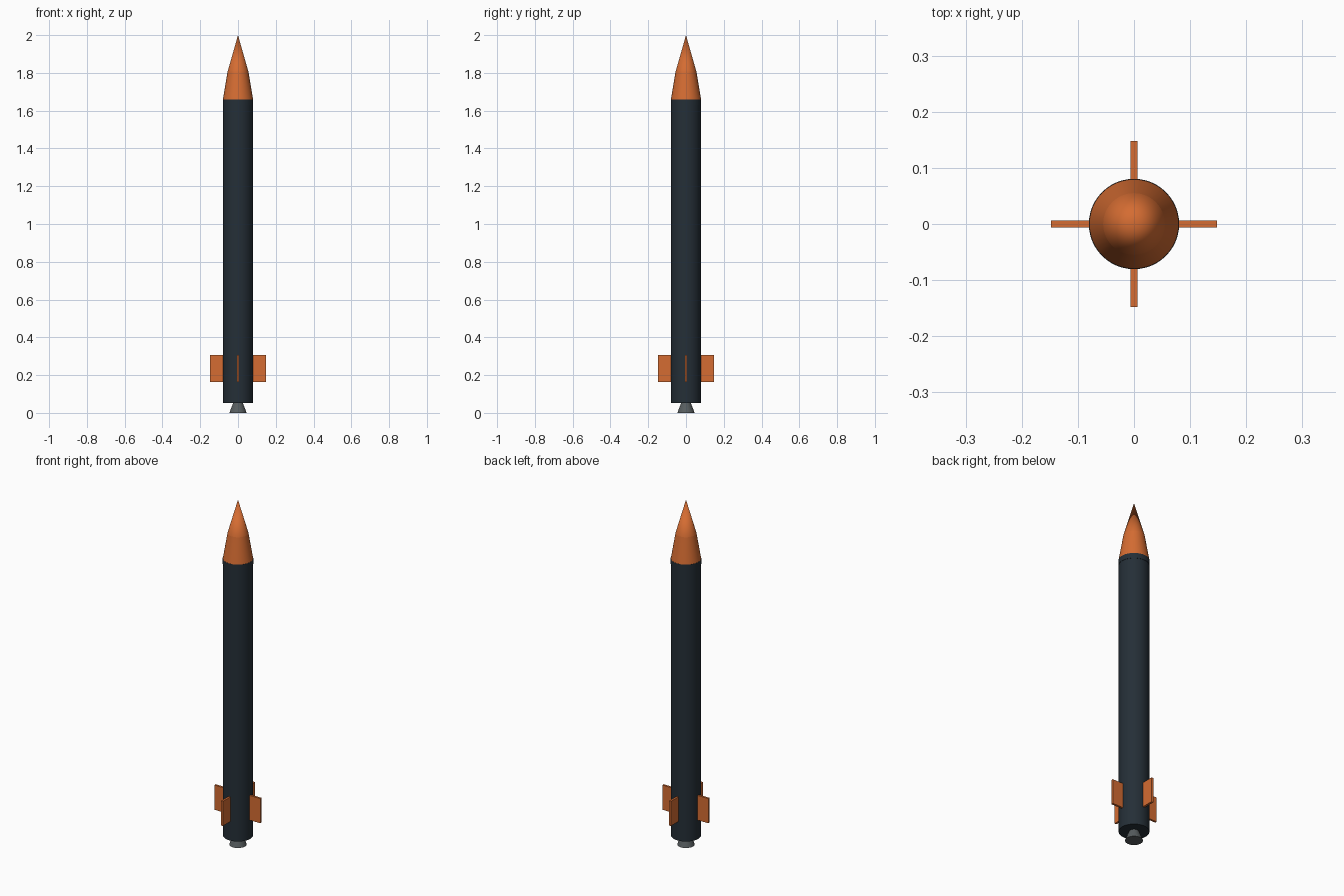
import bpy, bmesh, math

if "Cube" in bpy.data.objects:
    bpy.data.objects.remove(bpy.data.objects["Cube"])

def material(name, rgb):
    m = bpy.data.materials.new(name)
    m.diffuse_color = (*rgb, 1)
    m.use_nodes = True
    m.node_tree.nodes["Principled BSDF"].inputs["Base Color"].default_value = m.diffuse_color
    return m

ORANGE = material("burnt orange", (0.66, 0.15, 0.032))
DARK = material("dark slate", (0.018, 0.028, 0.038))
GREY = material("nozzle grey", (0.095, 0.11, 0.115))

def finish(name, bm, mat):
    bmesh.ops.recalc_face_normals(bm, faces=bm.faces)
    me = bpy.data.meshes.new(name)
    bm.to_mesh(me)
    bm.free()
    me.materials.append(mat)
    ob = bpy.data.objects.new(name, me)
    bpy.context.collection.objects.link(ob)
    return ob

def lathe(name, profile, mat, n=48):
    """Closed turned solid from (radius, z) points; every ring is a sharp edge."""
    bm = bmesh.new()
    rings = []
    for r, z in profile:
        if r == 0:
            rings.append([bm.verts.new((0, 0, z))] * n)
        else:
            rings.append([bm.verts.new((r * math.cos(math.tau * i / n),
                                        r * math.sin(math.tau * i / n), z)) for i in range(n)])
    for a, b in zip(rings, rings[1:]):
        for i in range(n):
            j = (i + 1) % n
            f = bm.faces.new(list(dict.fromkeys((a[i], a[j], b[j], b[i]))))
            f.smooth = True
    for ring in (rings[0], rings[-1]):
        if ring[0] is not ring[1]:
            bm.faces.new(ring)
    for e in bm.edges:
        if abs(e.verts[0].co.z - e.verts[1].co.z) < 1e-6:
            e.smooth = False
    return finish(name, bm, mat)

# Turned parts along the axis
lathe("nozzle", [(0.046, 0), (0.025, 0.054)], GREY)
lathe("body_tube", [(0.079, 0.053), (0.079, 1.64)], DARK)
lathe("collar", [(0.0805, 1.63), (0.0805, 1.66)], DARK)
lathe("nose_cone", [(0.0795, 1.66), (0.055, 1.807), (0, 2.0)], ORANGE)

# Four rectangular fins
for k in range(4):
    bm = bmesh.new()
    bmesh.ops.create_cube(bm, size=1)
    for v in bm.verts:
        v.co = (0.109 + v.co.x * 0.077, v.co.y * 0.012, 0.2355 + v.co.z * 0.143)
    fin = finish(f"fin_{k + 1}", bm, ORANGE)
    fin.rotation_euler.z = k * math.pi / 2
